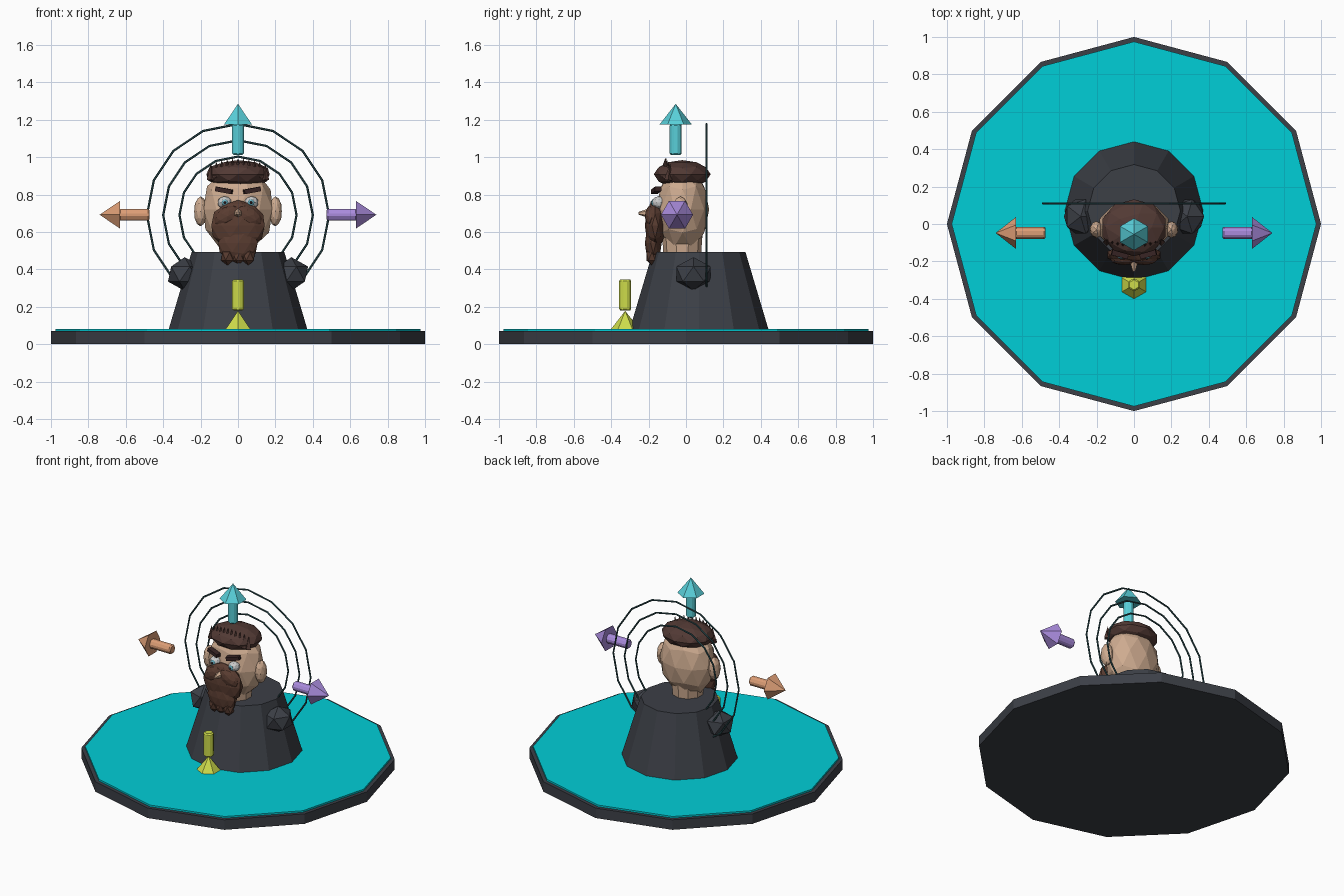
import bpy
from math import pi, sin, cos, sqrt

if "Cube" in bpy.data.objects:
    bpy.data.objects.remove(bpy.data.objects["Cube"])

mats = {}


def finish(name, color, scale=None):
    o = bpy.context.object
    o.name = name
    if scale:
        o.scale = scale
    if color not in mats:
        m = bpy.data.materials.new("mat_%d" % len(mats))
        m.diffuse_color = (*color, 1)
        m.use_nodes = True
        m.node_tree.nodes["Principled BSDF"].inputs["Base Color"].default_value = m.diffuse_color
        mats[color] = m
    o.data.materials.append(mats[color])
    return o


def cone(name, color, n, r1, r2, depth, loc, rot=(0, 0, 0), scale=None):
    bpy.ops.mesh.primitive_cone_add(vertices=n, radius1=r1, radius2=r2, depth=depth,
                                    location=loc, rotation=rot)
    return finish(name, color, scale)


def ball(name, color, loc, radii, sub=2, rot=(0, 0, 0)):
    bpy.ops.mesh.primitive_ico_sphere_add(subdivisions=sub, radius=1, location=loc, rotation=rot)
    return finish(name, color, radii)


def arrow(name, color, shaft_loc, head_loc, shaft_rot, head_rot):
    s = cone(name + "_shaft", color, 6, 0.036, 0.036, 0.165, shaft_loc, shaft_rot)
    b = s.modifiers.new("bevel", "BEVEL")
    b.width = 0.008
    b.segments = 1
    cone(name + "_head", color, 6, 0.086, 0, 0.11, head_loc, head_rot)


DARK = (0.045, 0.05, 0.062)
CYAN = (0.0, 0.62, 0.68)
SKIN = (0.62, 0.41, 0.28)
HAIR = (0.085, 0.042, 0.035)
BEARD = (0.10, 0.045, 0.03)
BROW = (0.04, 0.018, 0.018)
WHITE = (0.85, 0.85, 0.85)
IRIS = (0.15, 0.45, 0.55)
RING = (0.03, 0.09, 0.10)

# Round base and coloured top
cone("base", DARK, 12, 1, 1, 0.07, (0, 0, 0.035))
cone("base_top", CYAN, 12, 0.975, 0.975, 0.016, (0, 0, 0.074))

# Body and shoulders
cone("torso", DARK, 12, 0.37, 0.248, 0.41, (0, 0.07, 0.287))
for s in (-1, 1):
    ball("shoulder", DARK, (s * 0.285, 0.04, 0.375), (0.1, 0.108, 0.09), 1)

# Head, neck and ears
cone("neck", SKIN, 10, 0.1, 0.11, 0.14, (0, -0.02, 0.54))
ball("head", SKIN, (0, -0.018, 0.72), (0.195, 0.142, 0.235))
for s in (-1, 1):
    ball("ear", SKIN, (s * 0.2, -0.03, 0.71), (0.036, 0.045, 0.08))
cone("nose", SKIN, 6, 0.03, 0.007, 0.07, (0, -0.22, 0.70), (pi / 2, 0, 0))

# Hair cap and fringe of spikes
ball("hair", HAIR, (0, -0.02, 0.908), (0.178, 0.152, 0.076))
for i in range(11):
    u = (i - 5) / 5
    cone("hair_spike", HAIR, 4, 0.022, 0, 0.09,
         (u * 0.145, -0.115 + 0.025 * u * u, 0.952 - 0.03 * u * u), (-0.12, 0, 0))

# Eyes and brows
for s in (-1, 1):
    ball("eye", WHITE, (s * 0.072, -0.145, 0.757), (0.038, 0.038, 0.034))
    ball("iris", IRIS, (s * 0.07, -0.175, 0.757), (0.018, 0.012, 0.018))
    ball("pupil", BROW, (s * 0.07, -0.184, 0.757), (0.009, 0.007, 0.009), 1)
    bpy.ops.mesh.primitive_cube_add(size=1, location=(s * 0.075, -0.16, 0.822),
                                    rotation=(0, -s * 0.18, s * 0.25))
    finish("brow", BROW, (0.09, 0.035, 0.024))

# Full beard, moustache and hanging tuft
ball("beard", BEARD, (0, -0.165, 0.635), (0.15, 0.055, 0.135))
ball("beard_lower", BEARD, (0, -0.175, 0.54), (0.11, 0.045, 0.105))
for s in (-1, 1):
    ball("moustache", BEARD, (s * 0.055, -0.185, 0.685), (0.08, 0.035, 0.05), 2, (0, s * 0.5, 0))
for x in (-0.055, 0, 0.055):
    ball("beard_tuft", BEARD, (x, -0.182, 0.47), (0.04, 0.035, 0.05), 1)

# Three thin rings behind the head
for r in (0.313, 0.4, 0.487):
    bpy.ops.mesh.primitive_torus_add(major_segments=16, minor_segments=6, major_radius=r,
                                     minor_radius=0.006, location=(0, 0.11, 0.69),
                                     rotation=(pi / 2, 0, 0))
    finish("ring", RING)

# Direction arrows
up = (0, 0, 0)
arrow("arrow_up", (0.1, 0.63, 0.7), (0, -0.055, 1.095), (0, -0.055, 1.23), up, up)
arrow("arrow_front", (0.62, 0.72, 0.07), (0, -0.325, 0.263), (0, -0.325, 0.123), up, up)
for s, side, col in ((1, "right", (0.4, 0.26, 0.72)), (-1, "left", (0.72, 0.34, 0.18))):
    rot = (0, s * pi / 2, 0)
    arrow("arrow_" + side, col, (s * 0.555, -0.048, 0.692), (s * 0.685, -0.048, 0.692), rot, rot)
